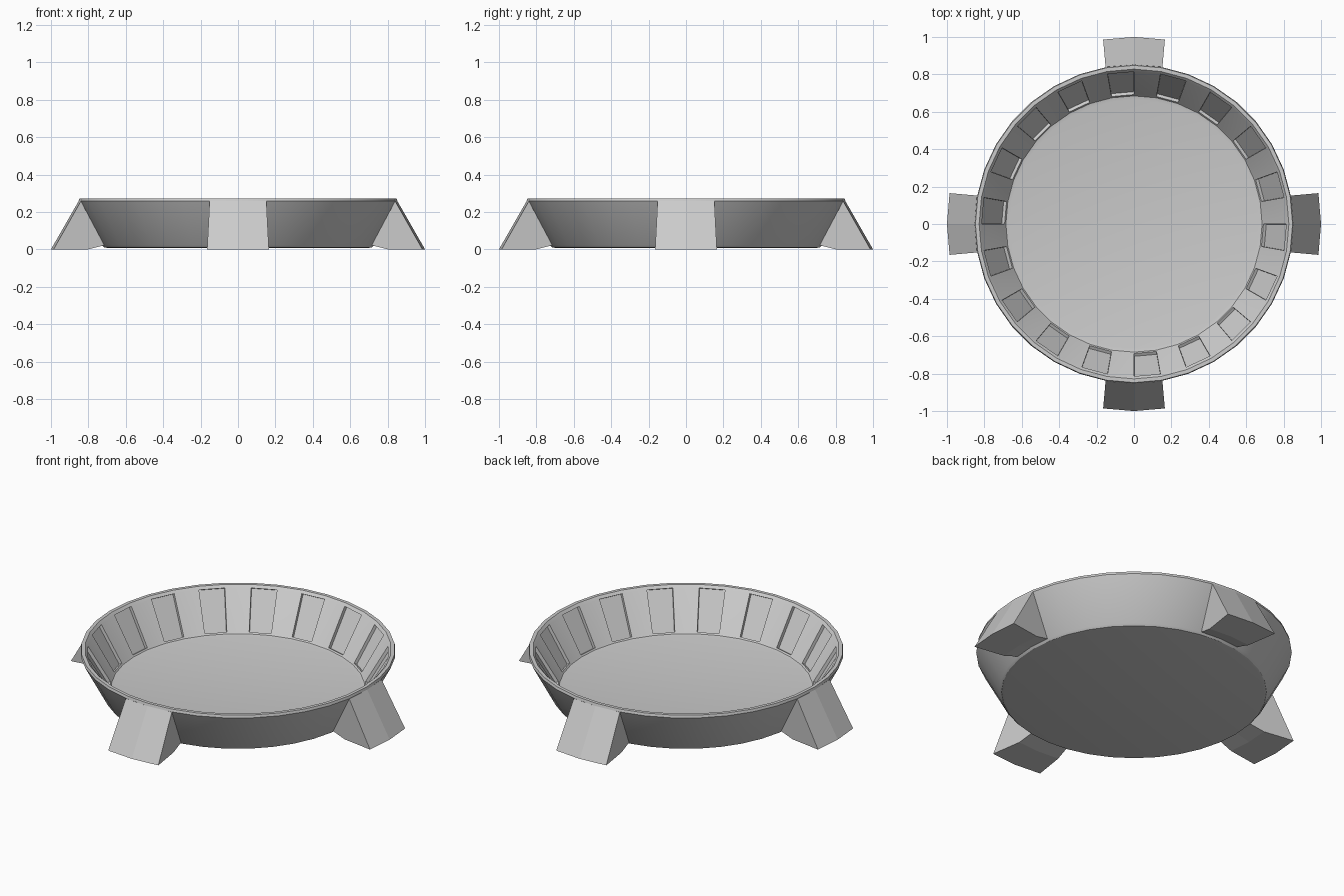
import bpy, bmesh
from math import sin, cos, pi, radians
from mathutils import Matrix, Vector

if "Cube" in bpy.data.objects:
    bpy.data.objects.remove(bpy.data.objects["Cube"])

SIDES = 36


def finish(bm, name, smooth=None):
    bmesh.ops.recalc_face_normals(bm, faces=bm.faces[:])
    mesh = bpy.data.meshes.new(name)
    bm.to_mesh(mesh)
    bm.free()
    ob = bpy.data.objects.new(name, mesh)
    bpy.context.collection.objects.link(ob)
    if smooth:
        bpy.ops.object.select_all(action='DESELECT')
        ob.select_set(True)
        bpy.context.view_layer.objects.active = ob
        bpy.ops.object.shade_smooth_by_angle(angle=radians(smooth))
    return ob


# Dish: lathed (radius, height) profile from under the base, over the rim, to the floor
profile = [(0.70, 0.008), (0.715, 0.011), (0.726, 0.022), (0.852, 0.258),
           (0.848, 0.273), (0.828, 0.273), (0.814, 0.258), (0.692, 0.052),
           (0.685, 0.044), (0.665, 0.04)]
WALL = 6  # profile span that carries the recessed panels

bm = bmesh.new()
rings = []
for r, z in profile:
    rings.append([bm.verts.new((r * cos(2 * pi * i / SIDES), r * sin(2 * pi * i / SIDES), z))
                  for i in range(SIDES)])
panels = []
for k in range(len(rings) - 1):
    for i in range(SIDES):
        j = (i + 1) % SIDES
        f = bm.faces.new((rings[k][i], rings[k][j], rings[k + 1][j], rings[k + 1][i]))
        if k == WALL and i % 2 == 1:
            panels.append(f)
bm.faces.new(rings[0][::-1])
bm.faces.new(rings[-1])
bmesh.ops.recalc_face_normals(bm, faces=bm.faces[:])

# Recesses: every second inner panel is pushed into the wall
for f in bmesh.ops.extrude_discrete_faces(bm, faces=panels)["faces"]:
    push = f.normal * -0.018
    for v in f.verts:
        v.co += push
finish(bm, "dish", smooth=25)

# Feet: wedge sections (half width, centre reach, corner reach, height)
sections = [(0.152, 0.852, 0.840, 0.258), (0.165, 1.0, 0.986, 0.0),
            (0.137, 0.81, 0.80, 0.0), (0.125, 0.725, 0.715, 0.022)]
for n, name in enumerate(["front_foot", "right_foot", "back_foot", "left_foot"]):
    bm = bmesh.new()
    turn = Matrix.Rotation(n * pi / 2, 4, 'Z')
    cols = []
    for side in (-1, 0, 1):
        cols.append([bm.verts.new(turn @ Vector((side * w, -(edge if side else mid), z)))
                     for w, mid, edge, z in sections])
    for a, b in zip(cols, cols[1:]):
        for k in range(4):
            m = (k + 1) % 4
            bm.faces.new((a[k], b[k], b[m], a[m]))
    bm.faces.new(cols[0])
    bm.faces.new(cols[2][::-1])
    finish(bm, name)
